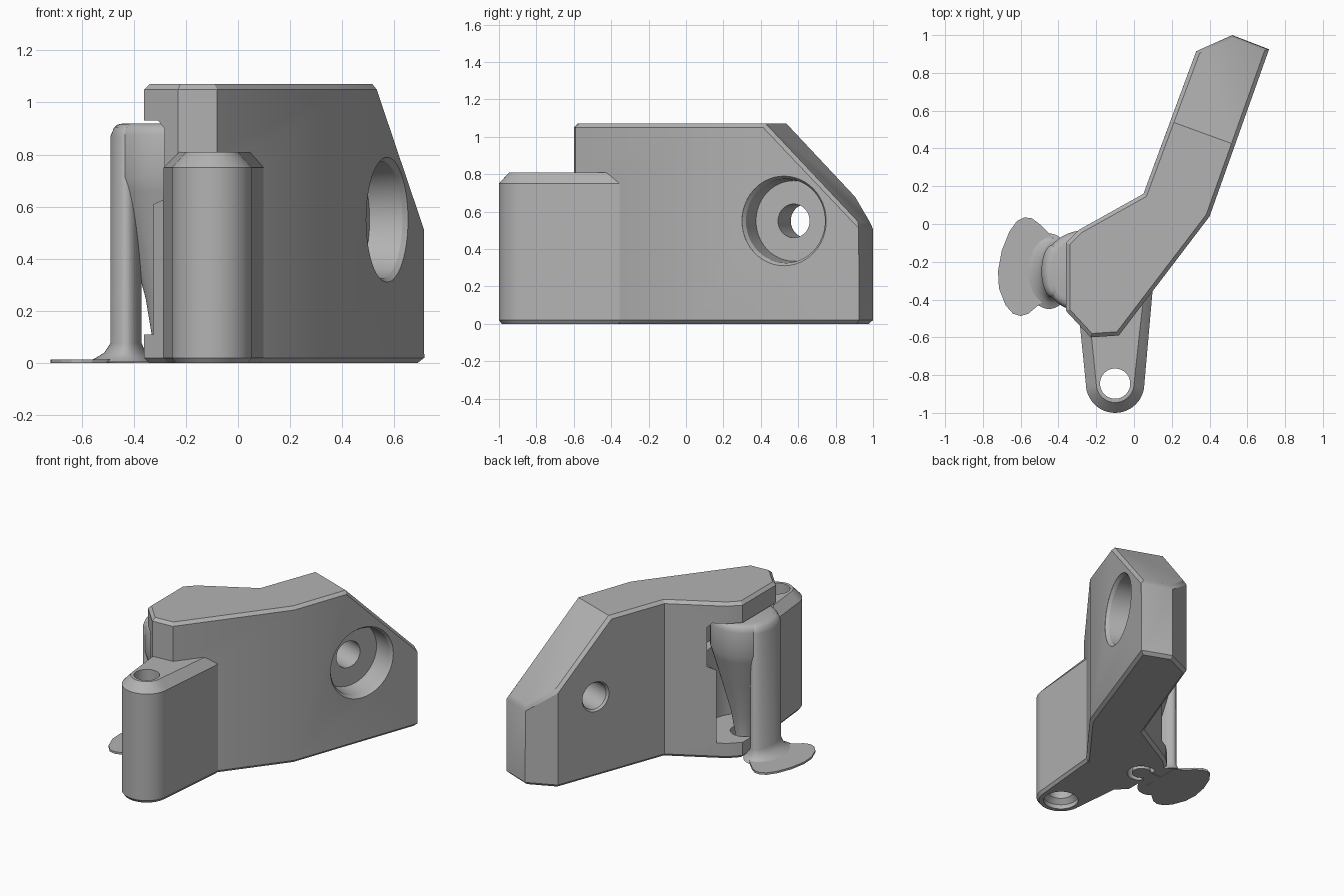
import bpy, bmesh, math
from mathutils import Vector, Matrix

cube = bpy.data.objects.get("Cube")
if cube:
    bpy.data.objects.remove(cube, do_unlink=True)

grey = bpy.data.materials.new("plain_grey")
grey.use_nodes = True
grey.diffuse_color = (0.45, 0.45, 0.45, 1)
grey.node_tree.nodes["Principled BSDF"].inputs["Base Color"].default_value = (0.45, 0.45, 0.45, 1)

PIVOT = Vector((-0.27, -0.25, 0))   # axis of the lever barrel
LUG = Vector((-0.1, -0.845, 0))     # axis of the front lug hole


def finish(bm, name):
    bmesh.ops.recalc_face_normals(bm, faces=bm.faces)
    mesh = bpy.data.meshes.new(name)
    bm.to_mesh(mesh)
    bm.free()
    mesh.materials.append(grey)
    obj = bpy.data.objects.new(name, mesh)
    bpy.context.collection.objects.link(obj)
    return obj


def loft(name, rings):
    """Skin a stack of equal-length rings and cap both ends."""
    bm = bmesh.new()
    loops = [[bm.verts.new(p) for p in ring] for ring in rings]
    for a, b in zip(loops, loops[1:]):
        for i in range(len(a)):
            j = (i + 1) % len(a)
            bm.faces.new((a[i], a[j], b[j], b[i]))
    bm.faces.new(loops[0][::-1])
    bm.faces.new(loops[-1])
    return finish(bm, name)


def ellipse(cx, cy, rx, ry, z, n=48):
    turn = [2 * math.pi * i / n for i in range(n)]
    return [(cx + rx * math.cos(t), cy + ry * math.sin(t), z) for t in turn]


def lathe(name, centre, profile):
    return loft(name, [ellipse(centre.x, centre.y, r, r, z) for r, z in profile])


def prism(name, outline, z0, z1):
    return loft(name, [[(x, y, z) for x, y in outline] for z in (z0, z1)])


def boolean(obj, other, operation):
    mod = obj.modifiers.new(operation.lower(), "BOOLEAN")
    mod.operation, mod.object, mod.solver = operation, other, "EXACT"
    bpy.context.view_layer.objects.active = obj
    bpy.ops.object.modifier_apply(modifier=mod.name)
    bpy.data.objects.remove(other, do_unlink=True)


def smooth(obj, angle=28):
    bpy.ops.object.select_all(action="DESELECT")
    obj.select_set(True)
    bpy.context.view_layer.objects.active = obj
    bpy.ops.object.shade_smooth_by_angle(angle=math.radians(angle))


# Bent body with a sloping arm end and chamfered rims
outline = [(-0.08, -0.59), (0.40, 0.04), (0.715, 0.925), (0.52, 1.0), (0.33, 0.915),
           (0.05, 0.16), (-0.29, -0.03), (-0.36, -0.10), (-0.36, -0.46), (-0.23, -0.60)]
body = prism("body", outline, 0, 1.07)
arm = Vector((0.342, 0.94, 0))
bm = bmesh.new()
bm.from_mesh(body.data)
bmesh.ops.bisect_plane(bm, geom=bm.verts[:] + bm.edges[:] + bm.faces[:],
                       plane_co=arm * 0.577 + Vector((0, 0, 1.07)),
                       plane_no=arm + Vector((0, 0, 1)), clear_outer=True)
bmesh.ops.holes_fill(bm, edges=[e for e in bm.edges if e.is_boundary], sides=0)
bmesh.ops.recalc_face_normals(bm, faces=bm.faces)
rims = [e for e in bm.edges
        if len(e.link_faces) == 2 and sum(abs(f.normal.z) < 0.1 for f in e.link_faces) == 1]
bmesh.ops.bevel(bm, geom=rims, offset=0.02, segments=1, affect="EDGES")
bm.to_mesh(body.data)
bm.free()

# Front lug with a chamfered top


def lug_ring(inset, z):
    r = 0.155 - inset
    arc = [math.pi + math.pi * i / 24 for i in range(25)]
    ring = [(LUG.x + r * math.cos(t), LUG.y + r * math.sin(t), z) for t in arc]
    return ring + [(0.10 - inset, -0.335 - inset * 1.8, z),
                   (0.0, -0.32, z), (-0.2, -0.35, z), (-0.29 + inset, -0.50, z)]


lug = loft("lug", [lug_ring(0.015, 0), lug_ring(0, 0.02), lug_ring(0, 0.75), lug_ring(0.055, 0.81)])
boolean(body, lug, "UNION")
boolean(body, lathe("lug_bore", LUG, [(0.11, -0.05), (0.11, 0.03), (0.08, 0.06), (0.08, 1.0)]),
        "DIFFERENCE")

# Stepped screw hole across the arm
bore = lathe("arm_bore", Vector((0, 0, 0)),
             [(0.14, -0.44), (0.11, -0.375), (0.09, -0.35), (0.09, -0.15), (0.215, -0.15),
              (0.225, -0.02), (0.24, 0), (0.24, 0.1)])
normal = Vector((0.94, -0.342, 0))
place = normal.to_track_quat("Z", "Y").to_matrix().to_4x4()
bore.data.transform(Matrix.Translation((0.573, 0.525, 0.55)) @ place)
boolean(body, bore, "DIFFERENCE")

# Side pocket with a keyhole through its floor
boolean(body, lathe("pocket", PIVOT, [(0.255, 0.11), (0.255, 0.61), (0.295, 0.63),
                                      (0.295, 0.90), (0.27, 0.93)]), "DIFFERENCE")
boolean(body, lathe("floor_hole", PIVOT, [(0.09, -0.1), (0.09, 0.2)]), "DIFFERENCE")
slot = [(-0.5, -0.31), (-0.27, -0.31), (-0.27, -0.19), (-0.5, -0.19)]
boolean(body, prism("floor_slot", slot, -0.1, 0.2), "DIFFERENCE")
smooth(body)

# Lever barrel tapering down to its pivot
barrel = lathe("lever_barrel", PIVOT,
               [(0.06, 0.0), (0.06, 0.1), (0.085, 0.25), (0.14, 0.45), (0.2, 0.66), (0.215, 0.71),
                (0.215, 0.875), (0.208, 0.9), (0.195, 0.914), (0.17, 0.92)])
smooth(barrel, 40)

# Lever stem flaring out into the foot
stem_rows = [(-0.45, 0.13, 0.20, 0.004), (-0.44, 0.105, 0.165, 0.02), (-0.433, 0.08, 0.15, 0.04),
             (-0.43, 0.06, 0.14, 0.075), (-0.43, 0.06, 0.14, 0.87), (-0.425, 0.05, 0.13, 0.905),
             (-0.42, 0.035, 0.11, 0.918)]
stem = loft("lever_stem", [ellipse(x, PIVOT.y, rx, ry, z) for x, rx, ry, z in stem_rows])
smooth(stem, 50)

# Thin crescent foot and the neck that links it to the pivot
foot = [(-0.40, -0.10), (-0.50, 0.0), (-0.54, 0.03), (-0.58, 0.035), (-0.62, 0.015), (-0.66, -0.04),
        (-0.70, -0.14), (-0.72, -0.25), (-0.715, -0.34), (-0.68, -0.43), (-0.64, -0.475),
        (-0.60, -0.487), (-0.56, -0.475), (-0.47, -0.40), (-0.40, -0.36)]
prism("lever_foot", foot, 0, 0.014)
prism("lever_neck", [(-0.45, -0.29), (-0.27, -0.285), (-0.27, -0.215), (-0.45, -0.21)], 0, 0.014)
